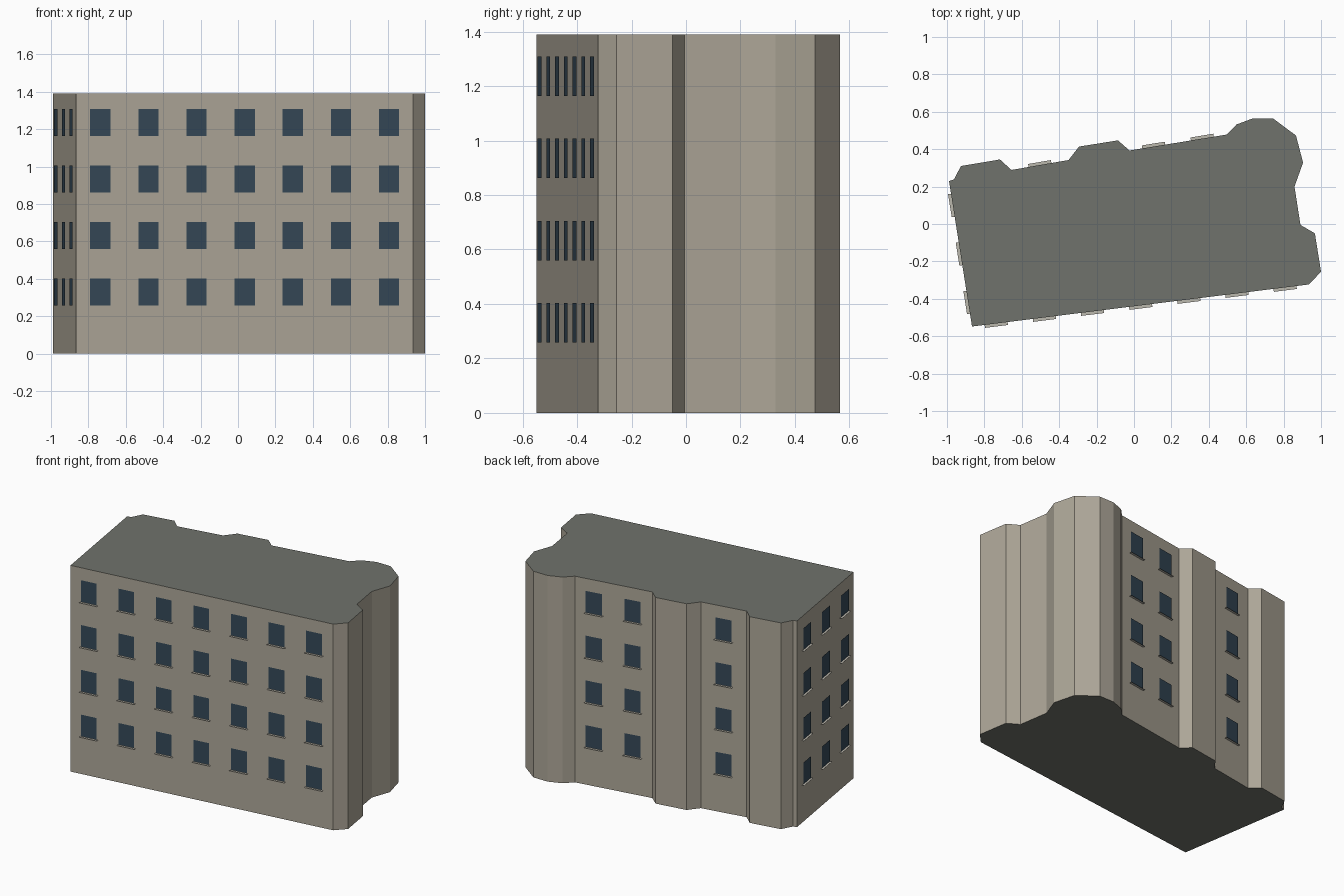
import bpy, bmesh
from mathutils import Vector

if "Cube" in bpy.data.objects:
    bpy.data.objects.remove(bpy.data.objects["Cube"])

HEIGHT = 1.39
WIN_W, WIN_H, WIN_OUT = 0.109, 0.145, 0.006
SILL_W, SILL_OUT, SILL_DROP = 0.124, 0.016, 0.005
ROWS = [0.258 + 0.302 * i for i in range(4)]

# Footprint, counter-clockwise from the front left corner
PLAN = [(-0.866, -0.548), (0.936, -0.323), (1.0, -0.255), (0.967, -0.05),
        (0.89, -0.005), (0.858, 0.2), (0.904, 0.328), (0.866, 0.473),
        (0.743, 0.565), (0.636, 0.565), (0.548, 0.532), (0.495, 0.478),
        (-0.024, 0.393), (-0.086, 0.447), (-0.294, 0.414), (-0.35, 0.342),
        (-0.655, 0.289), (-0.717, 0.345), (-0.925, 0.31), (-0.963, 0.238),
        (-0.989, 0.23)]
# Wall index -> number of window columns
WINDOW_WALLS = {0: 7, 11: 2, 15: 1, 20: 3}


def material(name, rgb):
    mat = bpy.data.materials.new(name)
    mat.diffuse_color = (*rgb, 1)
    mat.use_nodes = True
    mat.node_tree.nodes["Principled BSDF"].inputs["Base Color"].default_value = mat.diffuse_color
    return mat


def make_object(name, bm, *mats):
    mesh = bpy.data.meshes.new(name)
    bm.to_mesh(mesh)
    bm.free()
    for mat in mats:
        mesh.materials.append(mat)
    obj = bpy.data.objects.new(name, mesh)
    bpy.context.collection.objects.link(obj)
    return obj


def quad(bm, *points):
    return bm.faces.new([bm.verts.new(p) for p in points])


wall_mat = material("wall", (0.42, 0.385, 0.315))
roof_mat = material("roof", (0.16, 0.17, 0.15))
glass_mat = material("glass", (0.035, 0.065, 0.095))
sill_mat = material("sill", (0.5, 0.48, 0.42))

# Building body: extruded footprint, caps in the roof colour
bm = bmesh.new()
base = bm.faces.new([bm.verts.new((x, y, 0)) for x, y in PLAN])
ext = bmesh.ops.extrude_face_region(bm, geom=[base], use_keep_orig=True)
top = [v for v in ext["geom"] if isinstance(v, bmesh.types.BMVert)]
bmesh.ops.translate(bm, verts=top, vec=(0, 0, HEIGHT))
bmesh.ops.recalc_face_normals(bm, faces=bm.faces)
for face in bm.faces:
    face.material_index = 1 if abs(face.normal.z) > 0.5 else 0
make_object("building_body", bm, wall_mat, roof_mat)

# Windows and thin sills, evenly spaced along each glazed wall
panes, sills = bmesh.new(), bmesh.new()
for index, columns in WINDOW_WALLS.items():
    a = Vector((*PLAN[index], 0))
    b = Vector((*PLAN[(index + 1) % len(PLAN)], 0))
    along = (b - a).normalized()
    out = Vector((along.y, -along.x, 0))
    for col in range(columns):
        mid = a.lerp(b, (col + 0.5) / columns)
        for z in ROWS:
            p = mid + out * WIN_OUT + Vector((0, 0, z))
            side, up = along * WIN_W / 2, Vector((0, 0, WIN_H))
            quad(panes, p - side, p + side, p + side + up, p - side + up)
            s = mid + Vector((0, 0, z - SILL_DROP))
            side, deep = along * SILL_W / 2, out * SILL_OUT
            quad(sills, s - side, s - side + deep, s + side + deep, s + side)
for face in sills.faces:
    face.normal_update()
    if face.normal.z < 0:
        face.normal_flip()
make_object("window_panes", panes, glass_mat)
make_object("window_sills", sills, sill_mat)
